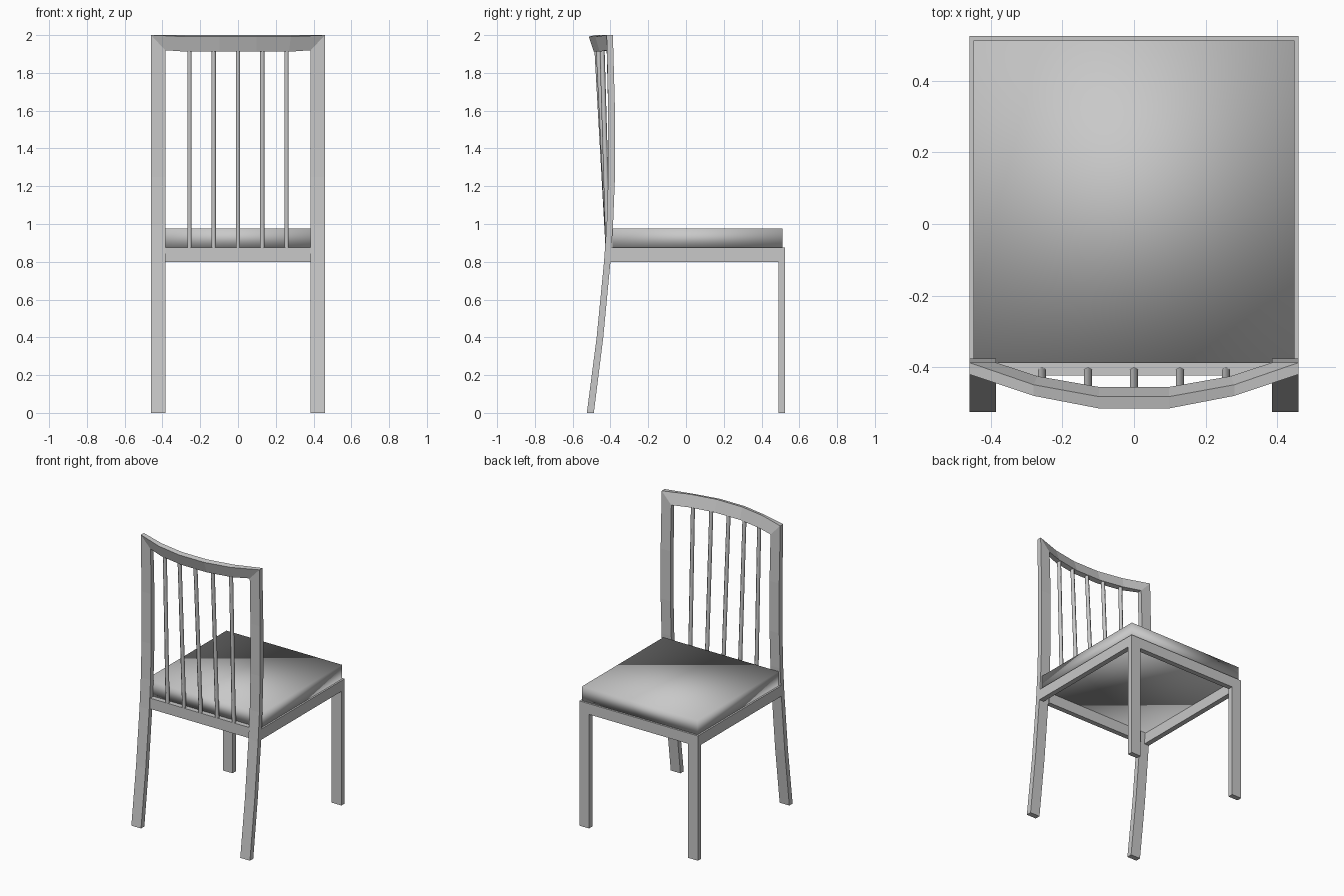
import bpy
import bmesh
import math

old = bpy.data.objects.get("Cube")
if old:
    bpy.data.objects.remove(old, do_unlink=True)

GREY = (0.58, 0.58, 0.58, 1.0)
grey = bpy.data.materials.new("plain grey")
grey.use_nodes = True
grey.diffuse_color = GREY
grey.node_tree.nodes["Principled BSDF"].inputs["Base Color"].default_value = GREY


def loft(name, rings, smooth=False):
    """Skin a row of equal-sized rings and cap both ends."""
    bm = bmesh.new()
    rows = [[bm.verts.new(p) for p in ring] for ring in rings]
    n = len(rows[0])
    for a, b in zip(rows, rows[1:]):
        for i in range(n):
            j = (i + 1) % n
            bm.faces.new((a[i], a[j], b[j], b[i])).smooth = smooth
    bm.faces.new(rows[0][::-1])
    bm.faces.new(rows[-1])
    bmesh.ops.recalc_face_normals(bm, faces=bm.faces)
    mesh = bpy.data.meshes.new(name)
    bm.to_mesh(mesh)
    bm.free()
    mesh.materials.append(grey)
    obj = bpy.data.objects.new(name, mesh)
    bpy.context.collection.objects.link(obj)
    return obj


def box(name, x0, x1, y0, y1, z0, z1):
    rings = [[(x0, y0, z), (x1, y0, z), (x1, y1, z), (x0, y1, z)] for z in (z0, z1)]
    return loft(name, rings)


OUT, IN = 0.46, 0.385          # outer and inner faces of the legs
RAIL_LOW, RAIL_TOP = 0.80, 0.875
TOP, TOP_LOW = 2.0, 1.92       # upper and lower edges of the top rail
BOARD = 0.036

# Curved back posts: (height, back y, front y), mitred at the top
post_path = [(0, -0.525, -0.488), (0.4, -0.473, -0.438), (0.8, -0.434, -0.400),
             (1.0, -0.42, -0.386), (1.25, -0.412, -0.376), (1.6, -0.412, -0.376)]

for side, label in ((-1, "right"), (1, "left")):
    rings = [[(side * IN, b, z), (side * OUT, b, z), (side * OUT, f, z), (side * IN, f, z)]
             for z, b, f in post_path]
    rings.append([(side * IN, -0.42, TOP_LOW), (side * OUT, -0.42, TOP),
                  (side * OUT, -0.387, TOP), (side * IN, -0.387, TOP_LOW)])
    loft("back_post_" + label, rings)

    # Straight front legs and the side rails of the seat frame
    x0, x1 = sorted((side * IN, side * OUT))
    box("front_leg_" + label, x0, x1, 0.525 - BOARD, 0.525, 0, RAIL_TOP)
    x0, x1 = sorted((side * (OUT - BOARD), side * OUT))
    box("side_rail_" + label, x0, x1, -0.41, 0.525 - BOARD, RAIL_LOW, RAIL_TOP)

# Cross rails of the seat frame
box("front_rail", -IN, IN, 0.525 - BOARD, 0.525, RAIL_LOW, RAIL_TOP)
box("back_rail", -IN, IN, -0.423, -0.388, RAIL_LOW, RAIL_TOP)

# Bowed, leaning top rail: top x, back y, front y; bottom x, back y, front y
stations = [(OUT, -0.42, -0.387, IN, -0.42, -0.387),
            (0.28, -0.48, -0.449, 0.27, -0.457, -0.425),
            (0.098, -0.515, -0.482, 0.098, -0.488, -0.455)]
rings = []
for side, row in ((-1, stations), (1, stations[::-1])):
    for xt, tb, tf, xb, bb, bf in row:
        drop = 0 if xt == OUT else 0.008
        rings.append([(side * xt, tb, TOP - drop), (side * xt, tf, TOP),
                      (side * xb, bf, TOP_LOW), (side * xb, bb, TOP_LOW - drop)])
loft("top_rail", rings)

# Slim six-sided spindles fanning back to the bowed rail
RADIUS = 0.013
for i, lean in enumerate((-0.444, -0.464, -0.472, -0.464, -0.444)):
    x = (i - 2) * 0.1285
    rings = []
    for y, z in ((-0.413, RAIL_TOP - 0.005), (lean, TOP_LOW + 0.005)):
        angles = [math.radians(90 + 60 * k) for k in range(6)]
        rings.append([(x + RADIUS * math.cos(a), y + RADIUS * math.sin(a), z) for a in angles])
    loft("spindle_%d" % (i + 1), rings, smooth=True)

# Softly shaded seat cushion
cushion = box("seat_cushion", -0.448, 0.448, -0.388, 0.512, RAIL_TOP, 0.975)
for face in cushion.data.polygons:
    face.use_smooth = True
